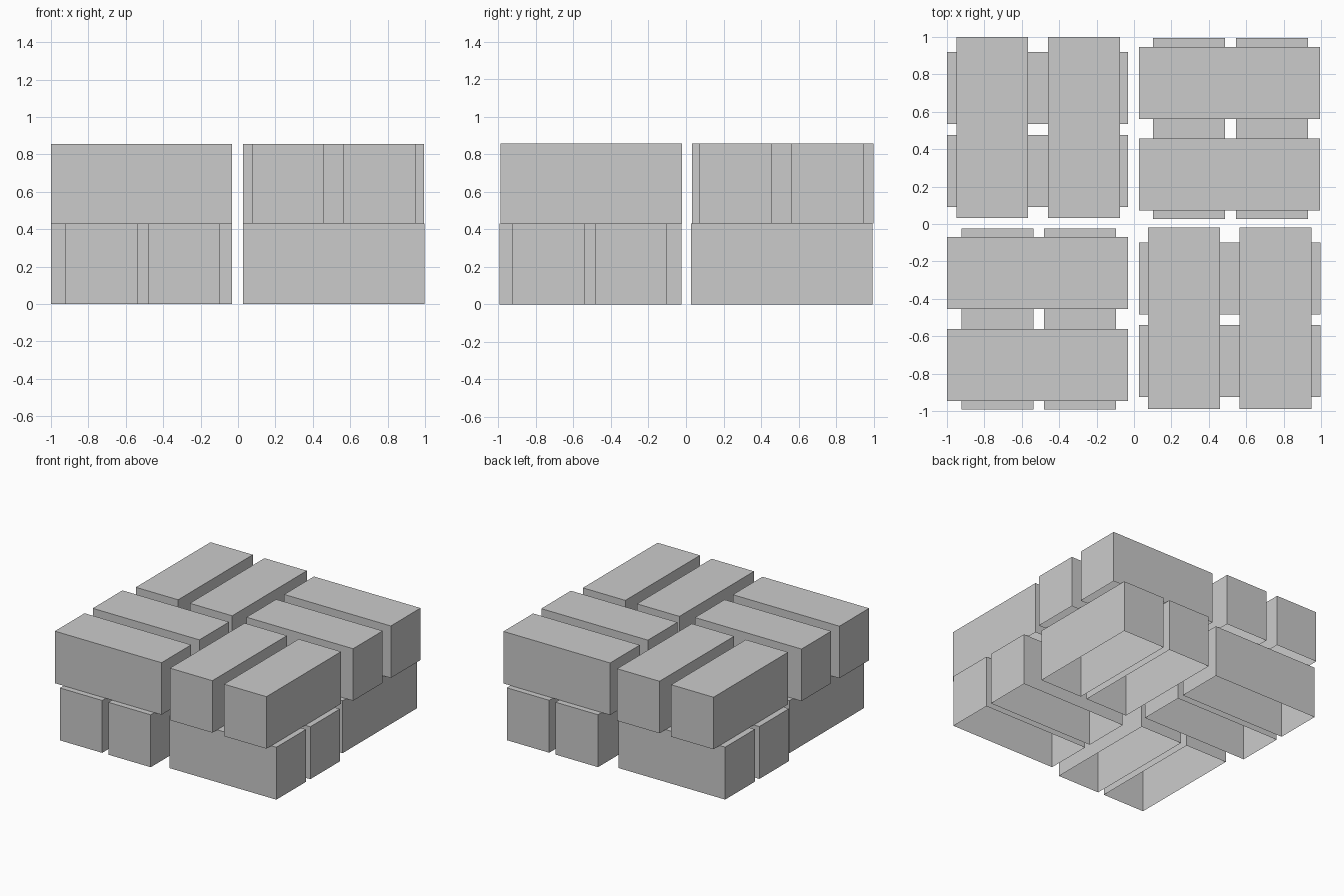
import bpy, bmesh

if "Cube" in bpy.data.objects:
    bpy.data.objects.remove(bpy.data.objects["Cube"])

H = 0.43          # height of one layer
TOP = 0.857


def block(name, x0, x1, y0, y1, z0, z1):
    """Rectangular block, hollow underneath (no bottom face)."""
    bm = bmesh.new()
    bmesh.ops.create_cube(bm, size=1)
    for v in bm.verts:
        v.co.x = x1 if v.co.x > 0 else x0
        v.co.y = y1 if v.co.y > 0 else y0
        v.co.z = z1 if v.co.z > 0 else z0
    bm.normal_update()
    bottom = [f for f in bm.faces if f.normal.z < -0.5]
    bmesh.ops.delete(bm, geom=bottom, context='FACES_ONLY')
    mesh = bpy.data.meshes.new(name)
    bm.to_mesh(mesh)
    bm.free()
    obj = bpy.data.objects.new(name, mesh)
    bpy.context.collection.objects.link(obj)


def layer(name, along, span, lanes, upper):
    """Pair of parallel blocks lying along one axis."""
    z0, z1 = (H, TOP) if upper else (0, H)
    for i, lane in enumerate(lanes, 1):
        x, y = (span, lane) if along == 'x' else (lane, span)
        block(f"{name}_{i}", *x, *y, z0, z1)


# front left stack
layer("front_left_lower_block", 'y', (-0.993, -0.025), [(-0.922, -0.538), (-0.481, -0.097)], False)
layer("front_left_upper_block", 'x', (-1.0, -0.032), [(-0.946, -0.561), (-0.455, -0.07)], True)

# front right stack
layer("front_right_lower_block", 'x', (0.028, 0.996), [(-0.925, -0.54), (-0.485, -0.1)], False)
layer("front_right_upper_block", 'y', (-0.988, -0.02), [(0.074, 0.459), (0.565, 0.95)], True)

# back left stack
layer("back_left_lower_block", 'x', (-1.0, -0.032), [(0.092, 0.477), (0.535, 0.92)], False)
layer("back_left_upper_block", 'y', (0.032, 1.0), [(-0.95, -0.566), (-0.46, -0.075)], True)

# back right stack
layer("back_right_lower_block", 'y', (0.027, 0.995), [(0.102, 0.487), (0.545, 0.93)], False)
layer("back_right_upper_block", 'x', (0.026, 0.994), [(0.073, 0.457), (0.562, 0.947)], True)
